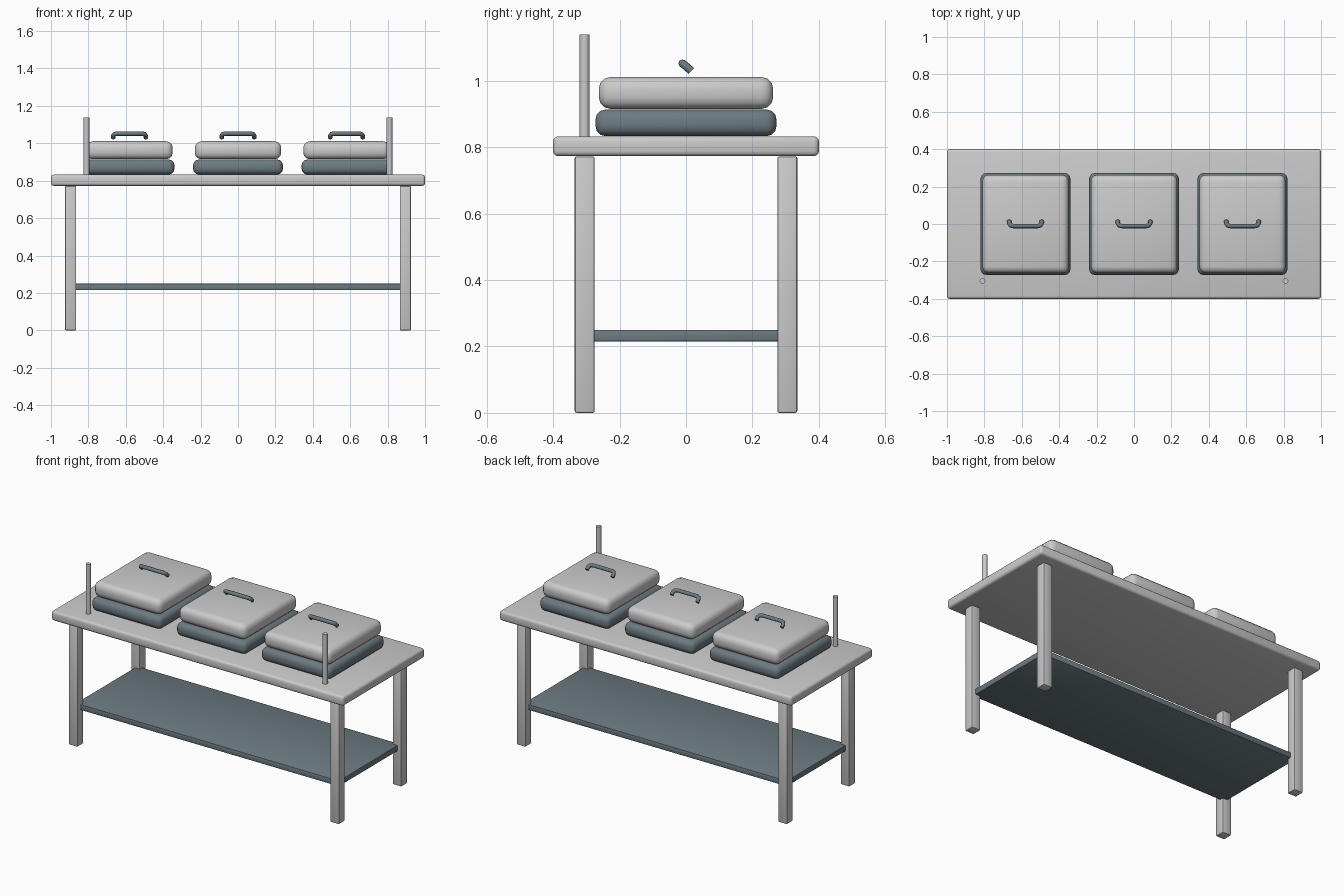
import bpy

if "Cube" in bpy.data.objects:
    bpy.data.objects.remove(bpy.data.objects["Cube"])

dark = bpy.data.materials.new("dark_steel")
dark.diffuse_color = (0.15, 0.2, 0.22, 1)
dark.use_nodes = True
dark.node_tree.nodes["Principled BSDF"].inputs["Base Color"].default_value = dark.diffuse_color


def finish(ob, name, mat):
    ob.name = name
    if mat:
        ob.data.materials.append(mat)
    return ob


def box(name, loc, size, bevel, segments, mat=None):
    bpy.ops.mesh.primitive_cube_add(size=1, location=loc)
    ob = finish(bpy.context.object, name, mat)
    ob.scale = size
    bpy.ops.object.transform_apply(location=False, rotation=False, scale=True)
    mod = ob.modifiers.new("rounded_edges", 'BEVEL')
    mod.width, mod.segments = bevel, segments
    bpy.ops.object.modifier_apply(modifier=mod.name)
    bpy.ops.object.shade_smooth_by_angle()
    return ob


def handle(name, x):
    # bent tube, leaning forward, with its ends turned down and back
    half = [(0.087, 0.016, 1.029), (0.087, 0.003, 1.041),
            (0.081, -0.007, 1.049), (0.065, -0.011, 1.052)]
    path = [(-a, b, c) for a, b, c in half] + half[::-1]
    cu = bpy.data.curves.new(name, 'CURVE')
    cu.dimensions = '3D'
    cu.bevel_depth, cu.bevel_resolution = 0.012, 2
    cu.use_fill_caps = True
    sp = cu.splines.new('POLY')
    sp.points.add(len(path) - 1)
    for p, co in zip(sp.points, path):
        p.co = (*co, 1)
    ob = finish(bpy.data.objects.new(name, cu), name, dark)
    ob.location.x = x
    bpy.context.collection.objects.link(ob)


# Table
box("table_top", (0, 0, 0.8025), (2, 0.8, 0.06), 0.015, 3)
box("lower_shelf", (0, 0, 0.2325), (1.8, 0.6, 0.035), 0.004, 2, dark)
for sx, side in ((-1, "left"), (1, "right")):
    for sy, end in ((-1, "front"), (1, "back")):
        box(f"{end}_{side}_leg", (sx * 0.895, sy * 0.305, 0.386),
            (0.06, 0.06, 0.772), 0.006, 2)
    # Upright posts at the front corners
    bpy.ops.mesh.primitive_cylinder_add(vertices=24, radius=0.015, depth=0.31,
                                        location=(sx * 0.81, -0.305, 0.984))
    finish(bpy.context.object, f"{side}_post", None)
    bpy.ops.object.shade_smooth_by_angle()

# Three covered food pans
for i, x in enumerate((-0.58, 0, 0.58), 1):
    box(f"pan_{i}", (x, 0, 0.873), (0.48, 0.545, 0.08), 0.03, 3, dark)
    box(f"lid_{i}", (x, 0, 0.963), (0.462, 0.525, 0.096), 0.035, 3)
    handle(f"lid_handle_{i}", x)
